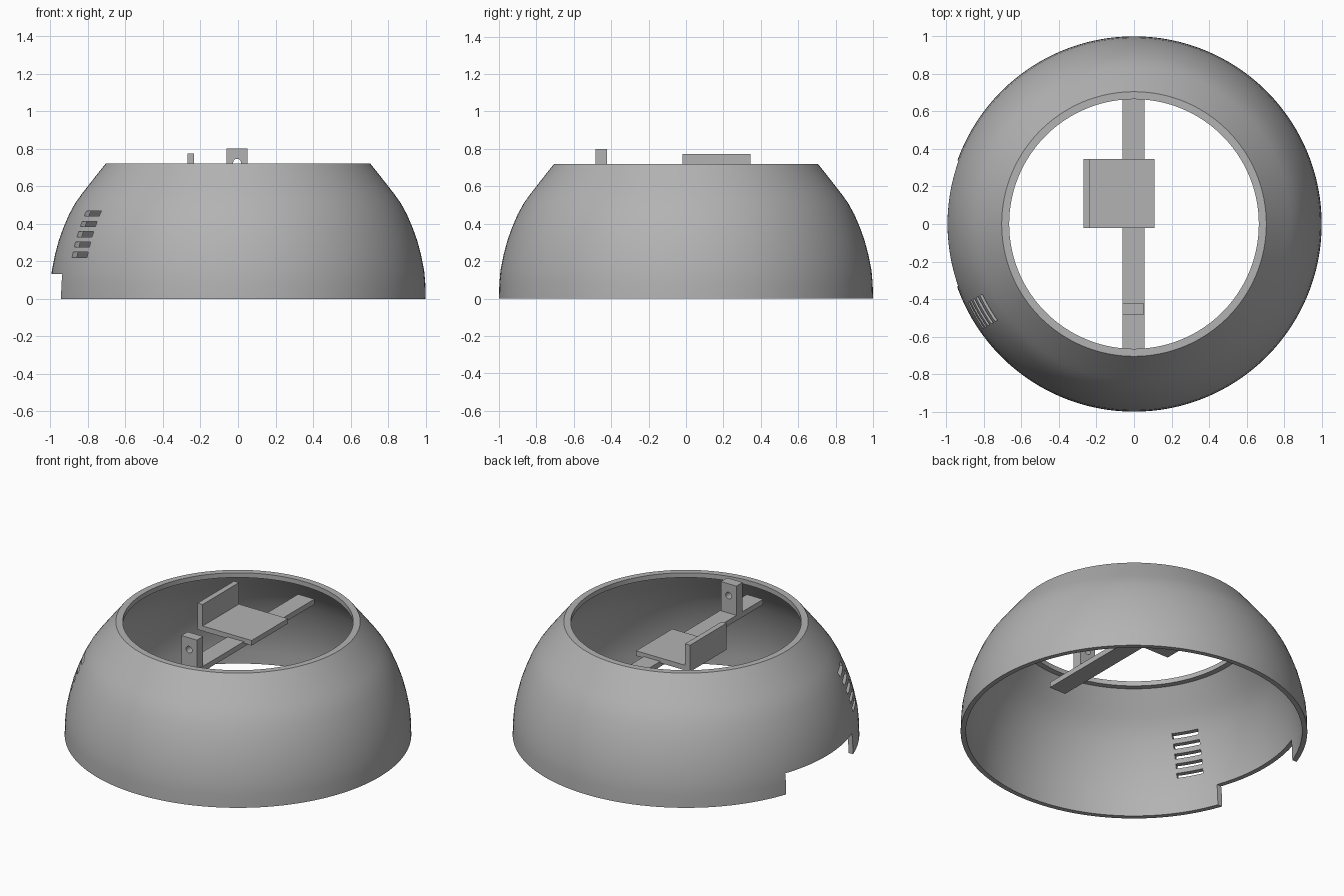
import bpy, bmesh, math
from mathutils import Matrix, Vector

cube = bpy.data.objects.get("Cube")
if cube:
    bpy.data.objects.remove(cube, do_unlink=True)

# One plain grey for every part
GREY = (0.45, 0.45, 0.45, 1.0)
grey = bpy.data.materials.new("plain grey")
grey.use_nodes = True
grey.diffuse_color = GREY
grey.node_tree.nodes["Principled BSDF"].inputs["Base Color"].default_value = GREY


def add_object(name, bm):
    bmesh.ops.recalc_face_normals(bm, faces=bm.faces)
    mesh = bpy.data.meshes.new(name)
    bm.to_mesh(mesh)
    bm.free()
    mesh.materials.append(grey)
    obj = bpy.data.objects.new(name, mesh)
    bpy.context.collection.objects.link(obj)
    return obj


def box(name, low, high, turn=0.0):
    """Box between two corners, turned about the vertical axis."""
    low, high = Vector(low), Vector(high)
    bm = bmesh.new()
    bmesh.ops.create_cube(bm, size=1)
    bmesh.ops.scale(bm, vec=high - low, verts=bm.verts)
    bmesh.ops.translate(bm, vec=(low + high) / 2, verts=bm.verts)
    bmesh.ops.rotate(bm, matrix=Matrix.Rotation(turn, 3, "Z"), verts=bm.verts)
    return add_object(name, bm)


def activate(obj):
    bpy.ops.object.select_all(action="DESELECT")
    obj.select_set(True)
    bpy.context.view_layer.objects.active = obj


def cut(obj, cutters):
    for cutter in cutters:
        cutter.hide_render = True
        mod = obj.modifiers.new("cut", "BOOLEAN")
        mod.operation = "DIFFERENCE"
        mod.solver = "EXACT"
        mod.object = cutter
        activate(obj)
        bpy.ops.object.modifier_apply(modifier=mod.name)
        bpy.data.objects.remove(cutter, do_unlink=True)


def smooth(obj):
    activate(obj)
    bpy.ops.object.shade_smooth_by_angle(angle=math.radians(30))


# Shell: lathe the wall, with a small inward flange around the top opening
WALL = 0.03
outer = [(1.0, 0), (0.998, 0.08), (0.992, 0.15), (0.975, 0.235), (0.955, 0.31),
         (0.93, 0.38), (0.9, 0.45), (0.867, 0.51), (0.835, 0.555),
         (0.8, 0.6), (0.753, 0.66), (0.705, 0.72)]
inner = [(r - WALL, z) for r, z in outer[:-1]]
flange = [(0.7, 0.69), (0.665, 0.69), (0.665, 0.72)]
profile = outer + flange[::-1] + inner[::-1]

SEGMENTS = 128
bm = bmesh.new()
rings = []
for i in range(SEGMENTS):
    a = math.tau * i / SEGMENTS
    rings.append([bm.verts.new((r * math.cos(a), r * math.sin(a), z)) for r, z in profile])
count = len(profile)
for i in range(SEGMENTS):
    here, after = rings[i], rings[(i + 1) % SEGMENTS]
    for j in range(count):
        k = (j + 1) % count
        bm.faces.new((here[j], after[j], after[k], here[k]))
shell = add_object("shell", bm)

# Notch in the bottom edge and a stack of five vent slots
cutters = [box("notch_cutter", (-1.2, -0.333, -0.1), (-0.7, 0.337, 0.132))]
for i in range(5):
    z = 0.22 + 0.055 * i
    cutters.append(box("slot_cutter", (0.6, -0.08, z), (1.2, 0.08, z + 0.028),
                       math.radians(210)))
cut(shell, cutters)
smooth(shell)

# Crossbar below the opening
box("crossbar", (-0.06, -0.69, 0.58), (0.055, 0.69, 0.614))

# Angle bracket: tray with one upright side
tray = box("bracket_tray", (-0.236, -0.02, 0.604), (0.11, 0.345, 0.636))
box("bracket_upright", (-0.27, -0.02, 0.604), (-0.235, 0.345, 0.773))

# Post with a round hole through it
post = box("post", (-0.06, -0.485, 0.612), (0.05, -0.422, 0.8))
bm = bmesh.new()
bmesh.ops.create_cone(bm, cap_ends=True, segments=32, radius1=0.021, radius2=0.021, depth=0.3)
bmesh.ops.rotate(bm, matrix=Matrix.Rotation(math.pi / 2, 3, "X"), verts=bm.verts)
bmesh.ops.translate(bm, vec=(-0.005, -0.45, 0.725), verts=bm.verts)
cut(post, [add_object("hole_cutter", bm)])
smooth(post)
